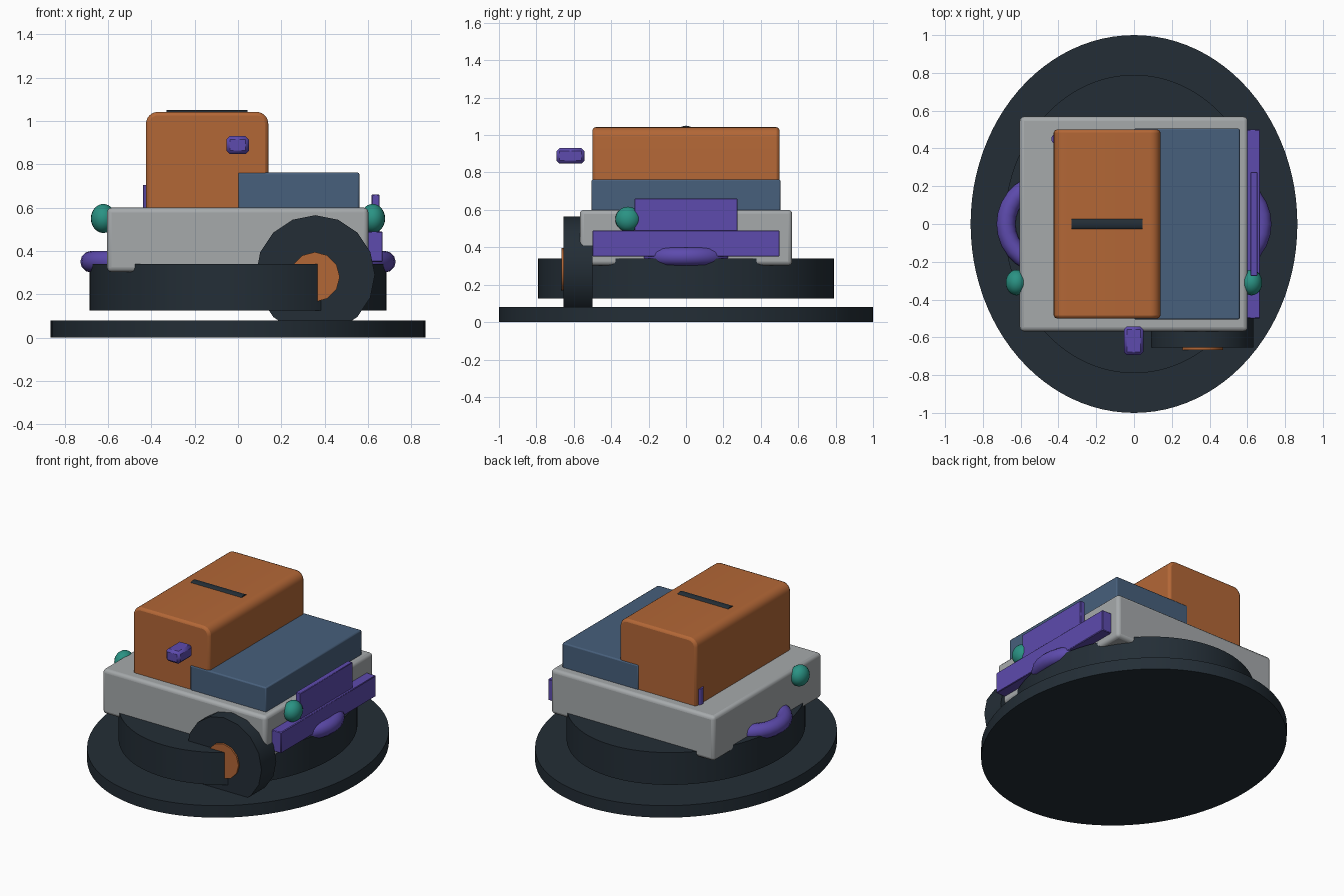
import bpy
import math

if "Cube" in bpy.data.objects:
    bpy.data.objects.remove(bpy.data.objects["Cube"])


def material(name, rgb):
    m = bpy.data.materials.new(name)
    m.diffuse_color = (*rgb, 1)
    m.use_nodes = True
    m.node_tree.nodes["Principled BSDF"].inputs["Base Color"].default_value = m.diffuse_color
    return m


DARK = material("dark slate", (0.017, 0.027, 0.037))
ORANGE = material("burnt orange", (0.45, 0.135, 0.037))
BLUE = material("steel blue", (0.063, 0.115, 0.2))
GREY = material("light grey", (0.38, 0.40, 0.41))
PURPLE = material("violet", (0.11, 0.07, 0.42))
TEAL = material("teal", (0.023, 0.29, 0.23))


def finish(name, mat, smooth=35):
    o = bpy.context.object
    o.name = name
    o.data.materials.append(mat)
    bpy.ops.object.transform_apply(location=False, rotation=True, scale=True)
    bpy.ops.object.shade_smooth_by_angle(angle=math.radians(smooth))
    return o


def bevel(o, width, segments=3):
    b = o.modifiers.new("bevel", "BEVEL")
    b.width, b.segments = width, segments
    b.limit_method = "ANGLE"
    b.angle_limit = math.radians(40)


def box(name, mat, xs, ys, zs, width=0.0, segments=3):
    spans = (xs, ys, zs)
    bpy.ops.mesh.primitive_cube_add(size=1, location=[(a + b) / 2 for a, b in spans])
    bpy.context.object.scale = [b - a for a, b in spans]
    o = finish(name, mat)
    if width:
        bevel(o, width, segments)
    return o


def cylinder(name, mat, loc, scale, depth, rot=(0, 0, 0), sides=32):
    bpy.ops.mesh.primitive_cylinder_add(vertices=sides, radius=1, depth=depth,
                                        location=loc, rotation=rot)
    bpy.context.object.scale = (*scale, 1)
    return finish(name, mat)


# Oval stand and the raised oval ring above it
cylinder("base_disc", DARK, (0, 0, 0.04), (0.865, 1.0), 0.08, sides=96)
cylinder("turntable", DARK, (0, 0, 0.2325), (0.685, 0.79), 0.215, sides=96)

# Main body
box("body", GREY, (-0.605, 0.602), (-0.568, 0.568), (0.303, 0.6), 0.022)

# Tall block with rounded long edges, extruded front to back
r, x0, x1, z0, z1 = 0.055, -0.425, 0.14, 0.57, 1.042
profile = [(x0, z0), (x1, z0)]
for cx, start in ((x1 - r, 0), (x0 + r, 90)):
    for i in range(7):
        a = math.radians(start + i * 15)
        profile.append((cx + r * math.cos(a), z1 - r + r * math.sin(a)))
n = len(profile)
verts = [(x, y, z) for y in (-0.5, 0.5) for x, z in profile]
faces = [list(range(n)), list(range(2 * n - 1, n - 1, -1))]
faces += [[i, i + n, (i + 1) % n + n, (i + 1) % n] for i in range(n)]
mesh = bpy.data.meshes.new("tall_block")
mesh.from_pydata(verts, [], faces)
tall = bpy.data.objects.new("tall_block", mesh)
bpy.context.collection.objects.link(tall)
bpy.ops.object.select_all(action="DESELECT")
tall.select_set(True)
bpy.context.view_layer.objects.active = tall
finish("tall_block", ORANGE)
bevel(tall, 0.016, 2)

# Slim bar on the roof and low block beside the tall one
cylinder("roof_bar", DARK, (-0.1425, 0, 1.035), (0.015, 0.03), 0.375,
         (0, math.pi / 2, 0), 16)
box("low_block", BLUE, (0.0, 0.56), (-0.505, 0.505), (0.58, 0.762), 0.008, 2)

# Front wheel with hub
turn = (math.pi / 2, 0, 0)
cylinder("wheel", DARK, (0.357, -0.577, 0.29), (0.275, 0.275), 0.155, turn, 16)
cylinder("wheel_hub", ORANGE, (0.355, -0.6, 0.28), (0.115, 0.115), 0.132, turn, 12)

# Small pegs
box("front_peg", PURPLE, (-0.054, 0.05), (-0.693, -0.543), (0.847, 0.93), 0.016, 1)
cylinder("side_peg", PURPLE, (-0.408, 0.45, 0.645), (0.03, 0.03), 0.12, sides=12)

# Right side rail and plate
box("side_rail", PURPLE, (0.59, 0.668), (-0.5, 0.5), (0.35, 0.49), 0.004, 1)
box("side_plate", PURPLE, (0.617, 0.653), (-0.275, 0.275), (0.47, 0.66), 0.003, 1)

# Ring handles and round lamps on both sides
for side, label in ((-1, "left"), (1, "right")):
    bpy.ops.mesh.primitive_torus_add(location=(side * 0.46, 0, 0.35), major_radius=0.218,
                                     minor_radius=0.05, major_segments=28,
                                     minor_segments=12)
    finish(label + "_handle", PURPLE, 50)
    bpy.ops.mesh.primitive_uv_sphere_add(segments=24, ring_count=14, radius=1,
                                         location=(side * 0.622, -0.31, 0.55))
    bpy.context.object.scale = (0.057, 0.068, 0.067)
    finish(label + "_lamp", TEAL, 60)
